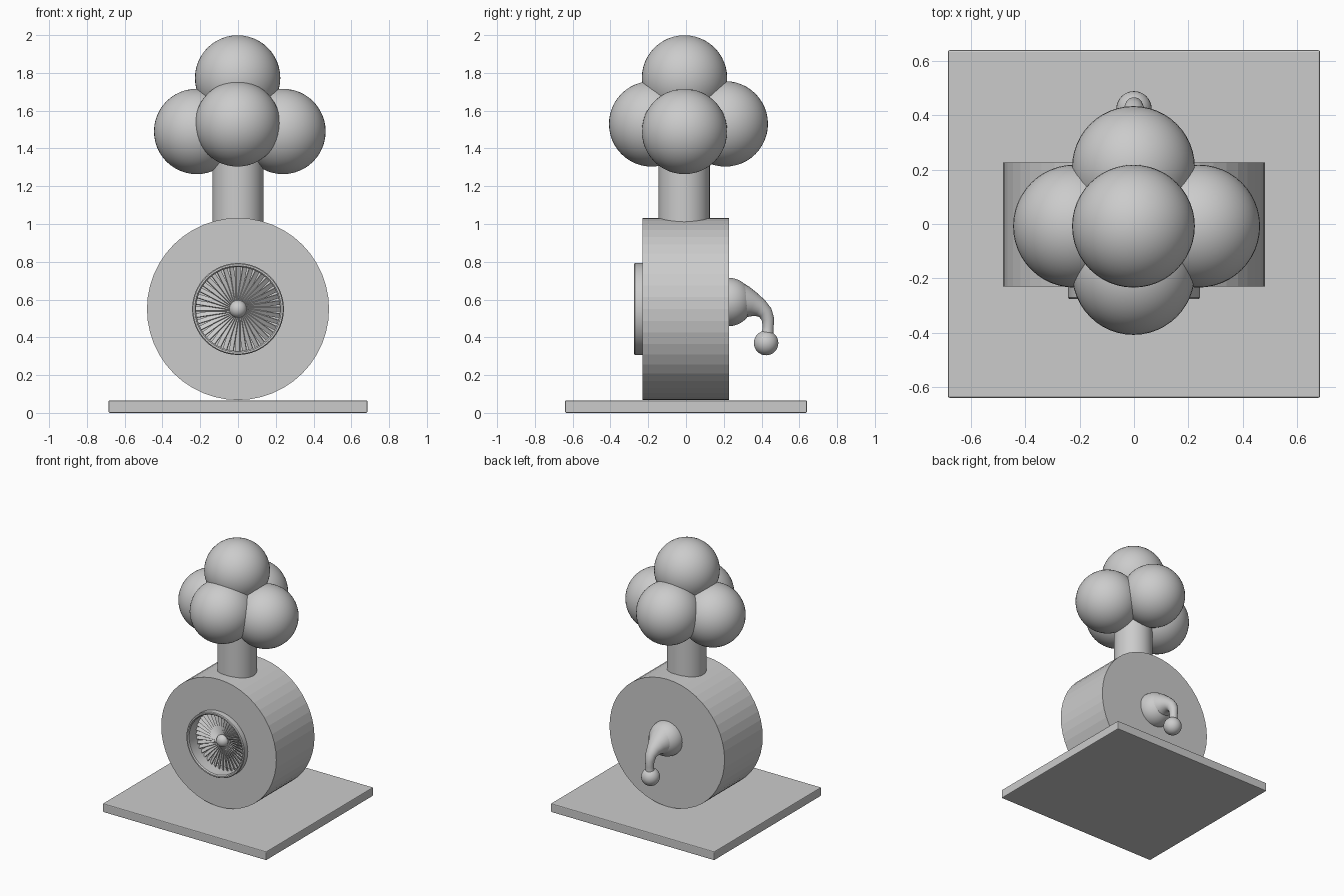
import bpy, bmesh, math
from mathutils import Matrix, Vector

if "Cube" in bpy.data.objects:
    bpy.data.objects.remove(bpy.data.objects["Cube"])


def finish(name, bm, smooth=None):
    bmesh.ops.recalc_face_normals(bm, faces=bm.faces)
    mesh = bpy.data.meshes.new(name)
    bm.to_mesh(mesh)
    bm.free()
    ob = bpy.data.objects.new(name, mesh)
    bpy.context.collection.objects.link(ob)
    if smooth is not None:
        bpy.ops.object.select_all(action='DESELECT')
        ob.select_set(True)
        bpy.context.view_layer.objects.active = ob
        bpy.ops.object.shade_smooth_by_angle(angle=math.radians(smooth))
    return ob


def lathe(name, profile, steps, z, smooth=None, closed=False):
    """Spin (radius, y) points around a horizontal axis at height z."""
    bm = bmesh.new()
    verts = [bm.verts.new((r, y, z)) for r, y in profile]
    pairs = list(zip(verts, verts[1:]))
    if closed:
        pairs.append((verts[-1], verts[0]))
    edges = [bm.edges.new(p) for p in pairs]
    bmesh.ops.spin(bm, geom=verts + edges, cent=(0, 0, z), axis=(0, 1, 0),
                   angle=math.tau, steps=steps, use_duplicate=False)
    bmesh.ops.remove_doubles(bm, verts=bm.verts, dist=1e-5)
    return finish(name, bm, smooth)


def ball(name, center, radius, u=48, v=24):
    bm = bmesh.new()
    bmesh.ops.create_uvsphere(bm, u_segments=u, v_segments=v, radius=radius,
                              matrix=Matrix.Translation(center))
    return finish(name, bm, 60)


# Base plate with a small bevel
bm = bmesh.new()
bmesh.ops.create_cube(bm, size=1, matrix=Matrix.Translation((0, 0, 0.033))
                      @ Matrix.Diagonal((1.37, 1.28, 0.066, 1)))
bmesh.ops.bevel(bm, geom=bm.edges[:], offset=0.006, segments=2, profile=0.5,
                affect='EDGES')
finish("base_plate", bm)

# Drum with a round recess in the front
AXIS = 0.55
lathe("drum", [(0, -0.14), (0.225, -0.14), (0.225, -0.23), (0.482, -0.23),
               (0.482, 0.227), (0, 0.227)], 48, AXIS)

# Raised ring around the recess
lathe("fan_ring", [(0.222, -0.14), (0.222, -0.268), (0.229, -0.276),
                   (0.238, -0.276), (0.243, -0.27), (0.243, -0.225),
                   (0.228, -0.225), (0.228, -0.14)], 64, AXIS, 30, closed=True)

# Pitched fan blades
BLADES = 40
bm = bmesh.new()
for i in range(BLADES):
    m = (Matrix.Translation((0, -0.178, AXIS))
         @ Matrix.Rotation(math.tau * i / BLADES, 4, 'Y')
         @ Matrix.Translation((0.125, 0, 0))
         @ Matrix.Rotation(math.radians(35), 4, 'X')
         @ Matrix.Diagonal((0.195, 0.006, 0.026, 1)))
    bmesh.ops.create_cube(bm, size=1, matrix=m)
finish("fan_blades", bm)
ball("fan_hub", (0, -0.178, AXIS), 0.047, 32, 16)

# Stem
bm = bmesh.new()
bmesh.ops.create_cone(bm, cap_ends=True, segments=48, radius1=0.136,
                      radius2=0.136, depth=0.60,
                      matrix=Matrix.Translation((0, -0.01, 1.25)))
finish("stem", bm, 40)

# Cluster of balls on top
for name, pos in {"top": (-0.002, -0.008, 1.773), "front": (-0.002, -0.182, 1.53),
                  "back": (-0.002, 0.208, 1.53), "left": (-0.219, -0.008, 1.49),
                  "right": (0.238, -0.008, 1.49)}.items():
    ball("cluster_ball_" + name, pos, 0.226)

# Crank on the back: dome, tapering neck and knob
ball("crank_dome", (0, 0.225, 0.587), 0.128)
path = [(0.27, 0.592, 0.105), (0.315, 0.582, 0.088), (0.355, 0.572, 0.066),
        (0.392, 0.555, 0.049), (0.42, 0.53, 0.039), (0.434, 0.495, 0.033),
        (0.435, 0.455, 0.029), (0.432, 0.42, 0.031), (0.425, 0.38, 0.045)]
bm = bmesh.new()
rings = []
N = 24
for i, (y, z, r) in enumerate(path):
    a, b = path[max(i - 1, 0)], path[min(i + 1, len(path) - 1)]
    t = Vector((0, b[0] - a[0], b[1] - a[1])).normalized()
    side, up = Vector((1, 0, 0)), t.cross(Vector((1, 0, 0)))
    rings.append([bm.verts.new(Vector((0, y, z)) + r * (math.cos(k * math.tau / N) * side
                  + math.sin(k * math.tau / N) * up)) for k in range(N)])
for p, q in zip(rings, rings[1:]):
    for k in range(N):
        bm.faces.new((p[k], p[(k + 1) % N], q[(k + 1) % N], q[k]))
bm.faces.new(rings[0])
bm.faces.new(rings[-1])
finish("crank_neck", bm, 60)
ball("crank_knob", (0, 0.424, 0.37), 0.065, 32, 16)
